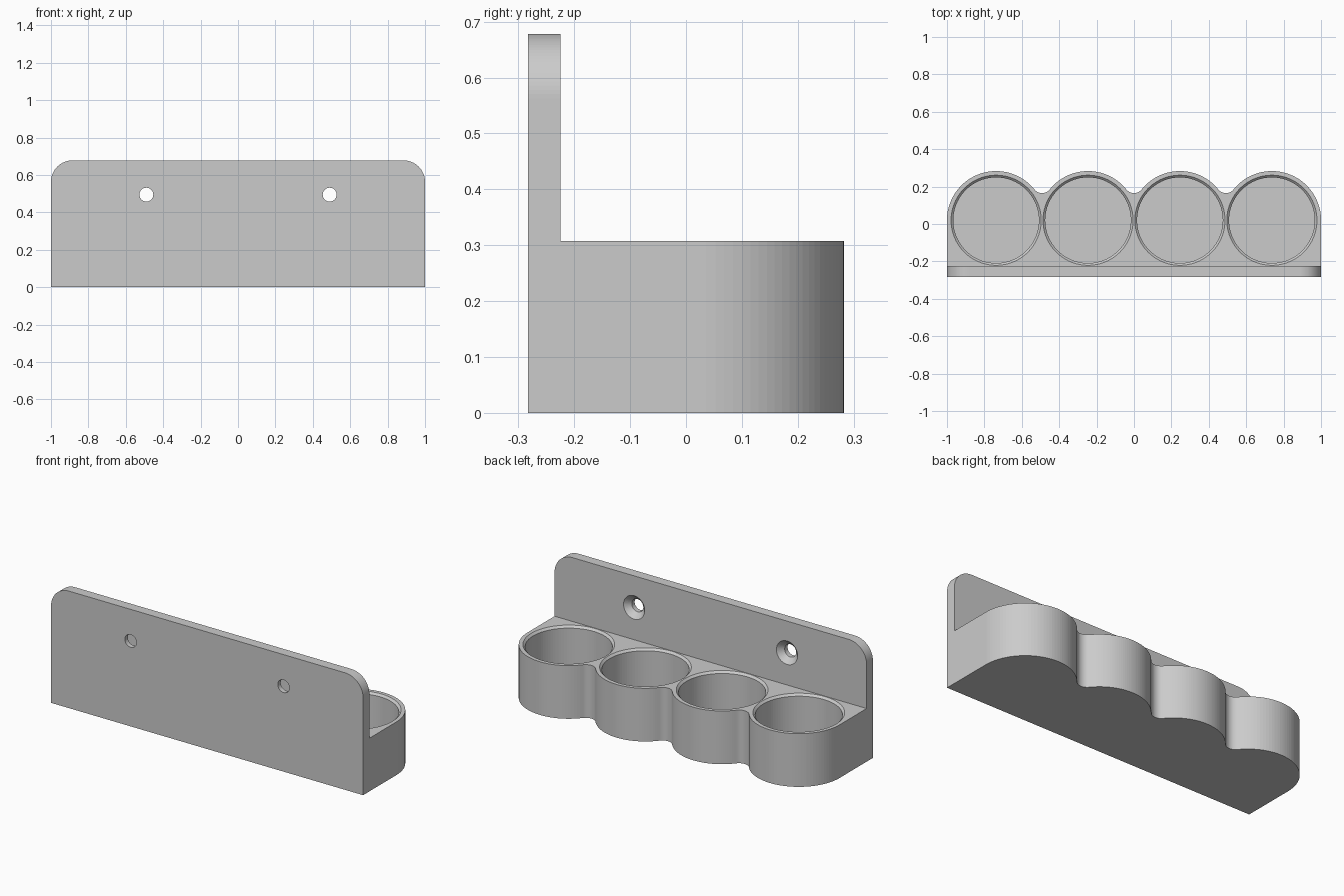
import bpy
import bmesh
from math import sin, cos, pi, sqrt, acos
from mathutils import Matrix, Vector

if "Cube" in bpy.data.objects:
    bpy.data.objects.remove(bpy.data.objects["Cube"])

# Main dimensions
PITCH, CENTRE_Y, CUP_R = 0.4915, 0.02, 0.263
WELL_R, CHAMFER, FLOOR = 0.229, 0.012, 0.03
BASE_H, PLATE_H, CORNER = 0.308, 0.678, 0.115
BACK, FRONT = -0.283, -0.225
SCREW_X, SCREW_Z, SCREW_R, SINK_R = 0.49, 0.495, 0.037, 0.068
FILLET = 0.052
CENTRES = [(i - 1.5) * PITCH for i in range(4)]

grey = bpy.data.materials.new("grey plastic")
grey.use_nodes = True
grey.diffuse_color = (0.6, 0.6, 0.6, 1)
grey.node_tree.nodes["Principled BSDF"].inputs["Base Color"].default_value = (0.6, 0.6, 0.6, 1)


def finish(name, bm):
    bmesh.ops.recalc_face_normals(bm, faces=bm.faces)
    mesh = bpy.data.meshes.new(name)
    bm.to_mesh(mesh)
    bm.free()
    mesh.materials.append(grey)
    obj = bpy.data.objects.new(name, mesh)
    bpy.context.collection.objects.link(obj)
    return obj


def arc(cx, cy, r, start, end, steps):
    angles = [start + (end - start) * i / steps for i in range(steps + 1)]
    return [(cx + r * cos(a), cy + r * sin(a)) for a in angles]


def prism(name, outline, place, offset):
    """Extrude a flat outline, placed in space by a function, along an offset."""
    bm = bmesh.new()
    face = bm.faces.new([bm.verts.new(place(*p)) for p in outline])
    out = bmesh.ops.extrude_face_region(bm, geom=[face])
    moved = [v for v in out["geom"] if isinstance(v, bmesh.types.BMVert)]
    bmesh.ops.translate(bm, verts=moved, vec=Vector(offset))
    return finish(name, bm)


def turned(name, profile, matrix, sides=96):
    """Closed solid of revolution from (radius, height) pairs."""
    bm = bmesh.new()
    rings = [[bm.verts.new((r * cos(2 * pi * i / sides), r * sin(2 * pi * i / sides), z))
              for i in range(sides)] for r, z in profile]
    for low, high in zip(rings, rings[1:]):
        for i in range(sides):
            j = (i + 1) % sides
            bm.faces.new((low[i], low[j], high[j], high[i]))
    bm.faces.new(rings[0])
    bm.faces.new(rings[-1])
    bm.transform(matrix)
    return finish(name, bm)


def combine(target, other, operation):
    mod = target.modifiers.new("combine", 'BOOLEAN')
    mod.object, mod.operation, mod.solver = other, operation, 'EXACT'
    bpy.context.view_layer.objects.active = target
    bpy.ops.object.modifier_apply(modifier=mod.name)
    bpy.data.objects.remove(other)


# Scalloped cup block: outer arcs joined by small concave fillets
rise = sqrt((CUP_R + FILLET) ** 2 - (PITCH / 2) ** 2)
lean = acos(PITCH / 2 / (CUP_R + FILLET))
outline = [(-1, BACK + 0.02), (1, BACK + 0.02)]
for n, cx in enumerate(reversed(CENTRES)):
    start = 0 if n == 0 else lean
    end = pi if n == 3 else pi - lean
    outline += arc(cx, CENTRE_Y, CUP_R, start, end, 40)
    if n < 3:
        valley = arc(cx - PITCH / 2, CENTRE_Y + rise, FILLET, -lean, lean - pi, 16)
        outline += valley[1:-1]
for i, (x, y) in enumerate(outline):
    outline[i] = (max(-1, min(1, x)), y)
holder = prism("cup_holder", outline, lambda x, y: (x, y, 0), (0, 0, BASE_H))

# Wall plate with rounded top corners
edge = [(-1, 0), (1, 0)]
edge += arc(1 - CORNER, PLATE_H - CORNER, CORNER, 0, pi / 2, 24)
edge += arc(CORNER - 1, PLATE_H - CORNER, CORNER, pi / 2, pi, 24)
plate = prism("wall_plate", edge, lambda x, z: (x, BACK, z), (0, FRONT - BACK, 0))
combine(holder, plate, 'UNION')

# Wells with chamfered rims
for cx in CENTRES:
    lip = 0.02
    profile = [(WELL_R, FLOOR), (WELL_R, BASE_H - CHAMFER),
               (WELL_R + CHAMFER, BASE_H), (WELL_R + CHAMFER, BASE_H + lip)]
    well = turned("well_cutter", profile, Matrix.Translation((cx, CENTRE_Y, 0)))
    combine(holder, well, 'DIFFERENCE')

# Countersunk screw holes
for side in (-1, 1):
    depth = SINK_R - SCREW_R
    profile = [(SCREW_R, BACK - 0.02), (SCREW_R, FRONT - depth),
               (SINK_R, FRONT), (SINK_R, FRONT + 0.02)]
    place = Matrix.Translation((side * SCREW_X, 0, SCREW_Z)) @ Matrix.Rotation(-pi / 2, 4, 'X')
    combine(holder, turned("screw_cutter", profile, place, 48), 'DIFFERENCE')

# Merge coplanar faces left by the joins
bm = bmesh.new()
bm.from_mesh(holder.data)
bmesh.ops.remove_doubles(bm, verts=bm.verts, dist=0.0001)
bmesh.ops.dissolve_limit(bm, angle_limit=0.01, verts=bm.verts, edges=bm.edges)
bm.to_mesh(holder.data)
bm.free()
